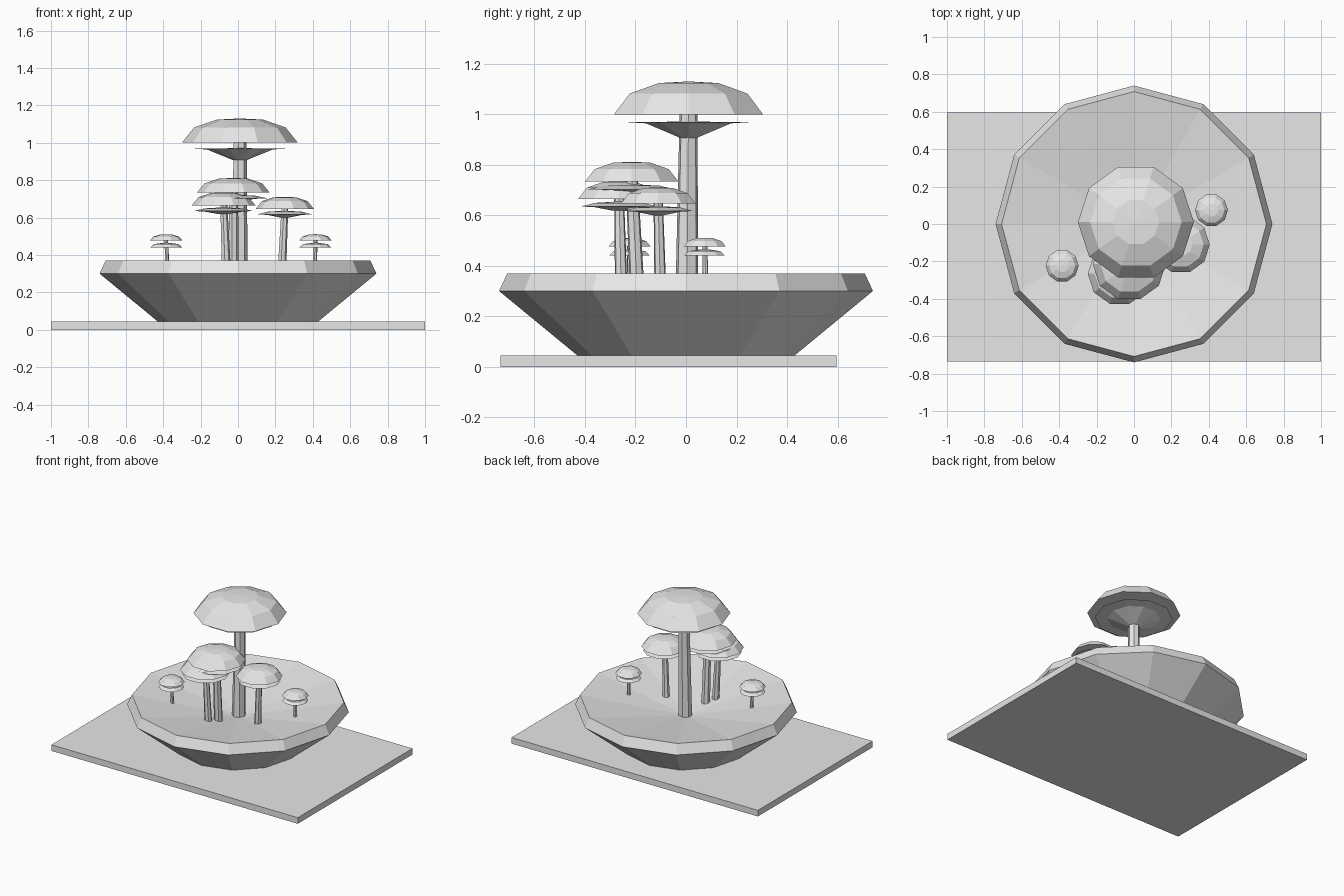
import bpy, bmesh, math
from mathutils import Vector

if "Cube" in bpy.data.objects:
    bpy.data.objects.remove(bpy.data.objects["Cube"])

grey = bpy.data.materials.new("plain_grey")
grey.diffuse_color = (0.8, 0.8, 0.8, 1)
grey.use_nodes = True
grey.node_tree.nodes["Principled BSDF"].inputs["Base Color"].default_value = grey.diffuse_color


def finish(name, bm):
    bmesh.ops.recalc_face_normals(bm, faces=bm.faces[:])
    me = bpy.data.meshes.new(name)
    bm.to_mesh(me)
    bm.free()
    me.materials.append(grey)
    ob = bpy.data.objects.new(name, me)
    bpy.context.collection.objects.link(ob)
    return ob


def revolve(name, profile, sides, centre=(0, 0)):
    """Closed low-poly lathe of (radius, z) points, or (radius, z, dx, dy)."""
    bm = bmesh.new()
    rings = []
    for p in profile:
        r, z = p[:2]
        dx, dy = p[2:] if len(p) == 4 else (0, 0)
        cx, cy = centre[0] + dx, centre[1] + dy
        if r == 0:
            rings.append([bm.verts.new((cx, cy, z))])
        else:
            rings.append([bm.verts.new((cx + r * math.cos(2 * math.pi * i / sides),
                                        cy + r * math.sin(2 * math.pi * i / sides), z))
                          for i in range(sides)])
    for a, b in zip(rings, rings[1:]):
        for i in range(sides):
            j = (i + 1) % sides
            if len(a) == 1:
                bm.faces.new((a[0], b[i], b[j]))
            elif len(b) == 1:
                bm.faces.new((a[i], a[j], b[0]))
            else:
                bm.faces.new((a[i], a[j], b[j], b[i]))
    return finish(name, bm)


# Base plate
bm = bmesh.new()
bmesh.ops.create_cube(bm, size=1)
for v in bm.verts:
    v.co = Vector((v.co.x * 2, v.co.y * 1.33 - 0.07, (v.co.z + 0.5) * 0.045))
finish("base_plate", bm)

# Twelve-sided bowl with a sunken soil surface
revolve("bowl", [(0, 0.045), (0.43, 0.045), (0.74, 0.30), (0.708, 0.37), (0, 0.245)], 12)


def mushroom(name, cap, foot, R, z, top, stem, gill):
    """cap/foot are xy centres, z the cap rim, stem (low, high) radii, gill its profile."""
    h = top - z
    revolve(name + "_cap", [(0, z), (R, z), (R * 0.79, z + h * 0.63),
                            (R * 0.4, z + h * 0.95), (0, top)], 10, cap)
    revolve(name + "_gills", [(r * R, z + dz) for r, dz in gill], 10, cap)
    lean = (cap[0] - foot[0], cap[1] - foot[1])
    revolve(name + "_stem", [(0, 0.24), (stem[0], 0.24), (stem[1], z + 0.01, *lean),
                             (0, z + 0.01, *lean)], 7, foot)


# Gill profiles: (fraction of cap radius, height below cap rim)
tall = [(0, -0.095), (0.1, -0.095), (0.57, -0.036), (0.84, -0.031), (0, -0.029)]
mid = [(0, -0.047), (0.14, -0.047), (0.6, -0.033), (0.93, -0.03), (0.6, -0.016), (0, -0.01)]
tiny = [(0, -0.036), (0.97, -0.036), (0.75, -0.018), (0, -0.009)]

mushroom("tall_mushroom", (0.01, 0.01), (0.005, 0.003), 0.31, 1.0, 1.13, (0.047, 0.036), tall)
mushroom("front_mushroom", (-0.025, -0.215), (-0.025, -0.19), 0.195, 0.733, 0.812, (0.03, 0.025), mid)
mushroom("low_front_mushroom", (-0.077, -0.265), (-0.06, -0.255), 0.17, 0.665, 0.735, (0.026, 0.02), mid)
mushroom("right_mushroom", (0.25, -0.11), (0.23, -0.10), 0.155, 0.647, 0.711, (0.025, 0.019), mid)
mushroom("small_left_mushroom", (-0.384, -0.223), (-0.375, -0.22), 0.088, 0.476, 0.51, (0.013, 0.01), tiny)
mushroom("small_right_mushroom", (0.414, 0.074), (0.41, 0.08), 0.088, 0.476, 0.511, (0.013, 0.01), tiny)
